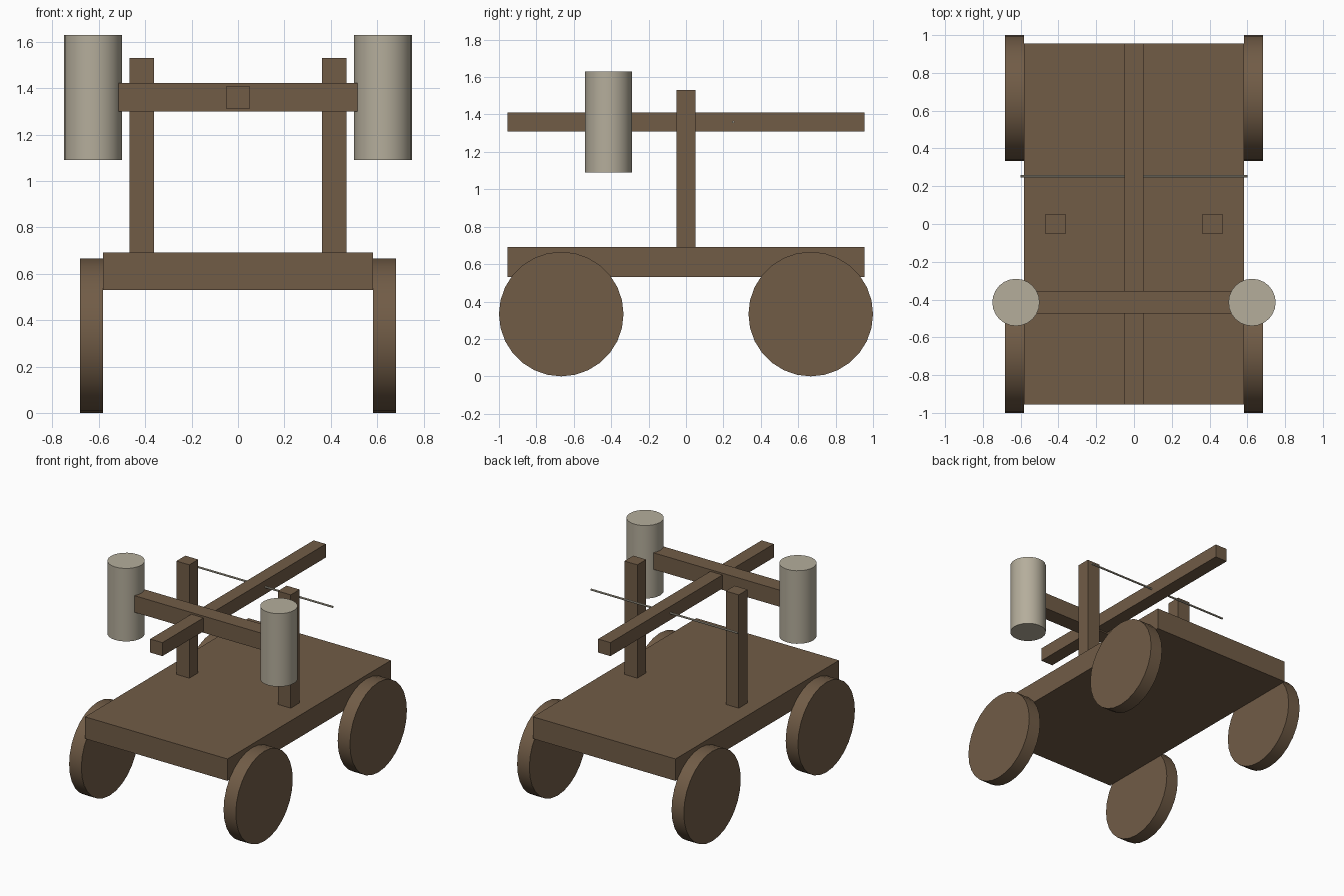
import bpy, math

if "Cube" in bpy.data.objects:
    bpy.data.objects.remove(bpy.data.objects["Cube"])


def material(name, rgb):
    m = bpy.data.materials.new(name)
    m.diffuse_color = (*rgb, 1)
    m.use_nodes = True
    m.node_tree.nodes["Principled BSDF"].inputs["Base Color"].default_value = m.diffuse_color
    return m


wood = material("wood", (0.165, 0.107, 0.062))
stone = material("stone", (0.46, 0.42, 0.33))


def box(name, lo, hi, mat=wood):
    """Box between two opposite corners."""
    bpy.ops.mesh.primitive_cube_add(size=1, location=[(a + b) / 2 for a, b in zip(lo, hi)])
    ob = bpy.context.object
    ob.name = name
    ob.scale = [b - a for a, b in zip(lo, hi)]
    bpy.ops.object.transform_apply(location=False, rotation=False, scale=True)
    ob.data.materials.append(mat)


def cylinder(name, centre, radius, length, sides, mat, along_x=False):
    """Smooth-sided cylinder, upright or lying along x."""
    bpy.ops.mesh.primitive_cylinder_add(
        vertices=sides, radius=radius, depth=length, location=centre,
        rotation=(0, math.pi / 2 if along_x else 0, 0))
    ob = bpy.context.object
    ob.name = name
    ob.data.materials.append(mat)
    bpy.ops.object.shade_smooth_by_angle(angle=math.radians(40))


# Cart bed
box("deck", (-0.583, -0.955, 0.53), (0.583, 0.955, 0.692))

# Throwing beam and its crossbar
box("beam", (-0.05, -0.955, 1.31), (0.05, 0.955, 1.41))
box("crossbar", (-0.6, -0.475, 1.30), (0.6, -0.355, 1.423))

# Thin rod through the beam
cylinder("rod", (0, 0.252, 1.36), 0.007, 1.2, 8, stone, along_x=True)

for side, s in (("left", -1), ("right", 1)):
    # Upright posts
    box(f"post_{side}", (s * 0.415 - 0.053, -0.052, 0.68), (s * 0.415 + 0.053, 0.052, 1.53))
    # Hanging counterweight drums
    cylinder(f"drum_{side}", (s * 0.625, -0.415, 1.36), 0.125, 0.54, 24, stone)
    # Wheels
    for end, e in (("front", -1), ("back", 1)):
        cylinder(f"wheel_{end}_{side}", (s * 0.632, e * 0.667, 0.333),
                 0.333, 0.1, 28, wood, along_x=True)
